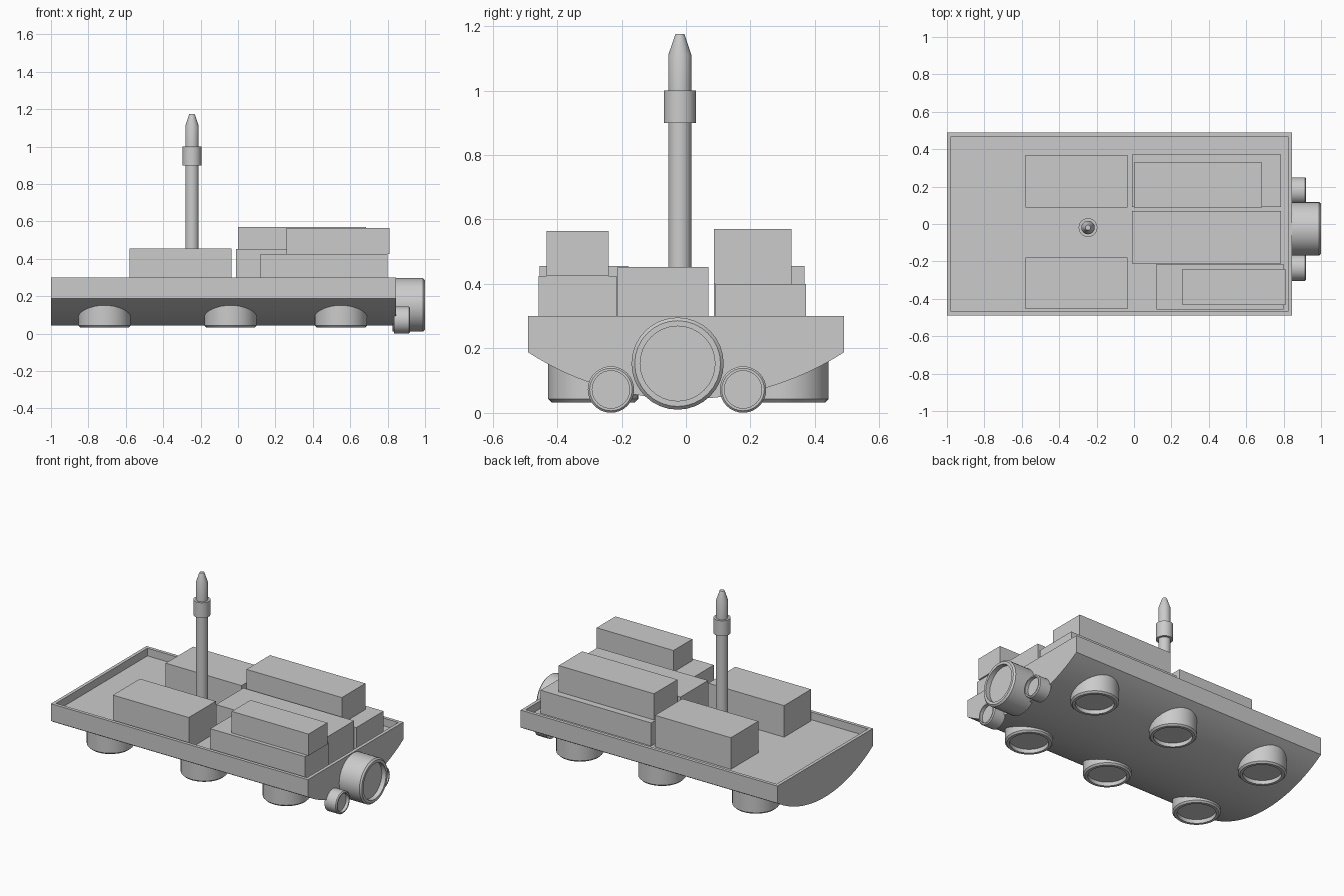
import bpy, bmesh
from math import sin, cos, asin, pi, radians
from mathutils import Matrix

if "Cube" in bpy.data.objects:
    bpy.data.objects.remove(bpy.data.objects["Cube"])


def finish(bm, name, smooth=False):
    bmesh.ops.recalc_face_normals(bm, faces=bm.faces)
    me = bpy.data.meshes.new(name)
    bm.to_mesh(me)
    bm.free()
    ob = bpy.data.objects.new(name, me)
    bpy.context.collection.objects.link(ob)
    if smooth:
        bpy.ops.object.select_all(action='DESELECT')
        ob.select_set(True)
        bpy.context.view_layer.objects.active = ob
        bpy.ops.object.shade_smooth_by_angle(angle=radians(30))
    return ob


def box(name, x0, x1, y0, y1, z0, z1):
    bm = bmesh.new()
    bmesh.ops.create_cube(bm, size=1)
    bmesh.ops.scale(bm, vec=(x1 - x0, y1 - y0, z1 - z0), verts=bm.verts)
    bmesh.ops.translate(bm, vec=((x0 + x1) / 2, (y0 + y1) / 2, (z0 + z1) / 2), verts=bm.verts)
    return finish(bm, name)


def lathe(name, profile, matrix, sides=32):
    """Turn (radius, height) points around local z and cap both ends."""
    bm = bmesh.new()
    rings = [[bm.verts.new((r * cos(2 * pi * i / sides), r * sin(2 * pi * i / sides), h))
              for i in range(sides)] for r, h in profile]
    for a, b in zip(rings, rings[1:]):
        for i in range(sides):
            j = (i + 1) % sides
            bm.faces.new((a[i], a[j], b[j], b[i]))
    bm.faces.new(rings[0])
    bm.faces.new(rings[-1])
    bm.transform(matrix)
    return finish(bm, name, True)


def nozzle(name, r, length, chamfer, wall, depth, matrix):
    """Short cylinder with a bevelled lip and a recessed end."""
    lathe(name, [(r, 0), (r, length - chamfer), (r - chamfer, length), (r - wall, length),
                 (r - wall, length - depth)], matrix)


# hull: straight sides, arched belly, shallow tray on top
X0, X1, HALF, TOP, SIDE, R = -1.0, 0.845, 0.49, 0.30, 0.188, 0.90
SEG = 32
a = asin(HALF / R)
section = [(-HALF, TOP)]
for i in range(SEG + 1):
    t = -a + 2 * a * i / SEG
    section.append((R * sin(t), SIDE + R * cos(a) - R * cos(t)))
section.append((HALF, TOP))
bm = bmesh.new()
back = [bm.verts.new((X0, y, z)) for y, z in section]
front = [bm.verts.new((X1, y, z)) for y, z in section]
bm.faces.new(back)
bm.faces.new(front)
for i in range(len(section) - 1):
    bm.faces.new((back[i], back[i + 1], front[i + 1], front[i]))
deck = bm.faces.new((back[0], front[0], front[-1], back[-1]))
bmesh.ops.recalc_face_normals(bm, faces=bm.faces)
bmesh.ops.inset_region(bm, faces=[deck], thickness=0.03)
walls = bmesh.ops.extrude_face_region(bm, geom=[deck])
floor = [v for v in walls['geom'] if isinstance(v, bmesh.types.BMVert)]
bmesh.ops.translate(bm, vec=(0, 0, -0.05), verts=floor)
if deck.is_valid:
    bmesh.ops.delete(bm, geom=[deck], context='FACES_ONLY')
finish(bm, "hull", True)

# cargo containers
D = 0.25
box("container_rear_left", -0.58, -0.035, 0.087, 0.368, D, 0.455)
box("container_rear_right", -0.58, -0.035, -0.455, -0.178, D, 0.455)
box("container_middle", -0.01, 0.785, -0.212, 0.07, D, 0.453)
box("container_left_low", -0.01, 0.785, 0.092, 0.372, D, 0.40)
box("container_left_high", 0.0, 0.685, 0.087, 0.328, 0.40, 0.57)
box("container_right_low", 0.12, 0.80, -0.457, -0.215, D, 0.425)
box("container_right_high", 0.258, 0.81, -0.433, -0.24, 0.425, 0.565)

# mast with collar and tapered tip
lathe("mast", [(0.036, D), (0.036, 0.90), (0.05, 0.90), (0.05, 1.0), (0.036, 1.0),
               (0.036, 1.11), (0.014, 1.175)], Matrix.Translation((-0.246, -0.019, 0)))

# thrusters on the +x end
along_x = Matrix.Rotation(pi / 2, 4, 'Y')
nozzle("main_thruster", 0.143, 0.175, 0.01, 0.027, 0.03,
       Matrix.Translation((0.825, -0.026, 0.153)) @ along_x)
for side, y in (("right", -0.233), ("left", 0.177)):
    nozzle("small_thruster_" + side, 0.072, 0.085, 0.006, 0.014, 0.02,
           Matrix.Translation((0.835, y, 0.0725)) @ along_x)

# lift pods under the belly
for side, y in (("right", -0.288), ("left", 0.302)):
    for i, x in enumerate((-0.714, -0.04, 0.55)):
        nozzle(f"lift_pod_{side}_{i + 1}", 0.14, 0.167, 0.01, 0.027, 0.025,
               Matrix.Translation((x, y, 0.20)) @ Matrix.Rotation(pi, 4, 'X'))
